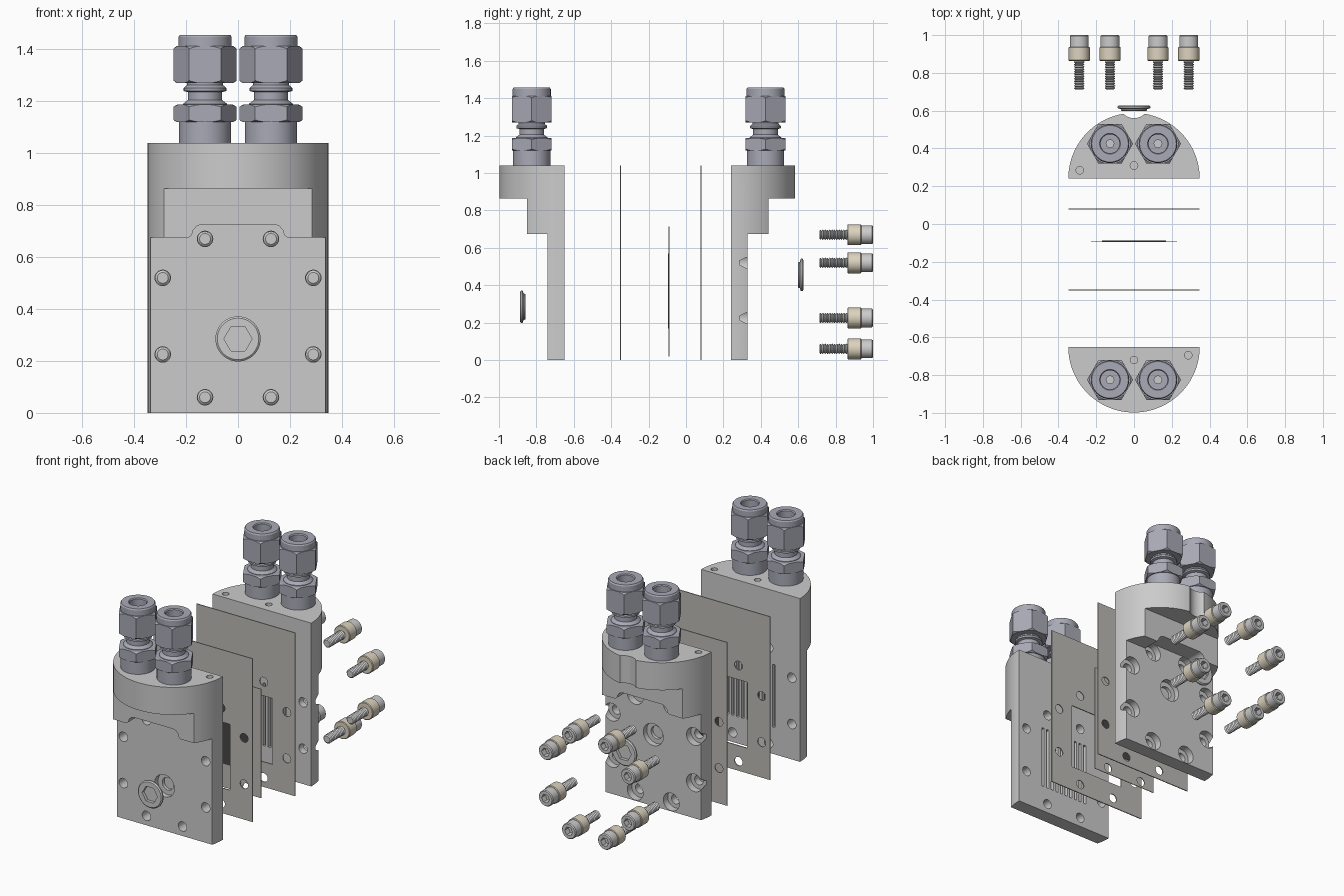
import bpy, bmesh
from math import pi, cos, sin
from mathutils import Matrix

if "Cube" in bpy.data.objects:
    bpy.data.objects.remove(bpy.data.objects["Cube"])

BOLTS = [(s * x, z) for s in (-1, 1) for x, z in ((.127, .06), (.29, .225), (.29, .52), (.127, .67))]
FRONT = Matrix.Rotation(pi / 2, 4, 'X')    # local z -> -y
BACK = Matrix.Rotation(-pi / 2, 4, 'X')    # local z -> +y


def material(name, c):
    m = bpy.data.materials.new(name)
    m.diffuse_color = (*c, 1)
    m.use_nodes = True
    m.node_tree.nodes["Principled BSDF"].inputs["Base Color"].default_value = m.diffuse_color
    return m


STEEL = material("fitting_steel", (.40, .40, .47))
BEIGE = material("insulator_beige", (.72, .65, .52))
SHEET = material("gasket_sheet", (.50, .49, .46))
DARK = material("electrode_dark", (.06, .06, .06))


def finish(bm, name, mat=None, xf=None):
    bmesh.ops.remove_doubles(bm, verts=bm.verts, dist=1e-6)
    bmesh.ops.recalc_face_normals(bm, faces=bm.faces)
    if xf:
        bmesh.ops.transform(bm, matrix=xf, verts=bm.verts)
    me = bpy.data.meshes.new(name)
    bm.to_mesh(me)
    bm.free()
    if mat:
        me.materials.append(mat)
    ob = bpy.data.objects.new(name, me)
    bpy.context.collection.objects.link(ob)
    return ob


def lathe(name, prof, mat=None, xf=None, n=40):
    bm = bmesh.new()
    rings = [[bm.verts.new((r * cos(2 * pi * i / n), r * sin(2 * pi * i / n), z)) for i in range(n)]
             if r > 0 else [bm.verts.new((0, 0, z))] * n for r, z in prof]
    pairs = list(zip(rings, rings[1:]))
    if prof[0][0] > 0:                     # hollow ring: close the loop
        pairs.append((rings[-1], rings[0]))
    for a, b in pairs:
        for i in range(n):
            j = (i + 1) % n
            bm.faces.new(list(dict.fromkeys((a[i], a[j], b[j], b[i]))))
    return finish(bm, name, mat, xf)


def prism(name, pts, a, b, mat=None, axis='z', xf=None):
    bm = bmesh.new()
    put = (lambda p, h: (p[0], p[1], h)) if axis == 'z' else (lambda p, h: (p[0], h, p[1]))
    lo, hi = ([bm.verts.new(put(p, h)) for p in pts] for h in (a, b))
    bm.faces.new(lo)
    bm.faces.new(hi)
    for i in range(len(pts)):
        j = (i + 1) % len(pts)
        bm.faces.new((lo[i], lo[j], hi[j], hi[i]))
    return finish(bm, name, mat, xf)


def rect(x0, x1, z0, z1):
    return [(x0, z0), (x1, z0), (x1, z1), (x0, z1)]


def circle(x, z, r, n=28, a0=0):
    return [(x + r * cos(a0 + 2 * pi * i / n), z + r * sin(a0 + 2 * pi * i / n)) for i in range(n)]


def cut(ob, cutters, op='DIFFERENCE'):
    bpy.context.view_layer.objects.active = ob
    for c in cutters:
        m = ob.modifiers.new("cut", 'BOOLEAN')
        m.object, m.operation, m.solver = c, op, 'EXACT'
        bpy.ops.object.modifier_apply(modifier=m.name)
        bpy.data.objects.remove(c)
    return ob


def ycyl(x, z, r, a, b):
    return prism("cutter", circle(x, z, r), a, b, axis='y')


# Half-round end plate with stepped lower part (flat inner face on local y = 0)
def body(name, plug_z, counterbore):
    R = .348
    ob = prism(name, [(-R * cos(pi * i / 64), -R * sin(pi * i / 64)) for i in range(65)], 0, 1.04)
    bump = [(.19, .675), (.178, .685), (.172, .705), (.158, .72), (.14, .726)]
    low = [(-.5, -.1), (.5, -.1), (.5, .675)] + bump + [(-x, z) for x, z in reversed(bump)] + [(-.5, .675)]
    cut(ob, [prism("cutter", rect(-.5, .5, -.1, .865), -.5, -.2, axis='y'),
             prism("cutter", low, -.5, -.09, axis='y')])
    # bolt holes, plug port, dowel holes
    cut(ob, [ycyl(x, z, .03, -.15, .05) for x, z in BOLTS])
    if counterbore:
        cut(ob, [ycyl(x, z, .056, -.19, -.045) for x, z in BOLTS])
        cut(ob, [prism("cutter", circle(0, -.40, .08), .5, 1.2)])
    cut(ob, [ycyl(0, plug_z, .07, -.15, -.055), ycyl(0, plug_z, .04, -.15, -.035)])
    cut(ob, [prism("cutter", circle(x, y, .02), .94, 1.1) for x, y in ((0, -.07), (.287, -.045))])
    # flow channels in the inner face
    cut(ob, [prism("cutter", rect(x - .009, x + .009, .17, .57), -.022, .05, axis='y')
             for x in [(i - 4.5) * .036 for i in range(10)]])
    return ob


front = body("front_end_plate", .285, False)
front.location.y = -.65
back = body("back_end_plate", .455, True)
back.rotation_euler.z = pi
back.location.y = .24


# Thin sheets: two gaskets, membrane and its electrodes
for name, y in (("front_gasket", -.35), ("back_gasket", .08)):
    g = prism(name, rect(-.348, .348, 0, 1.04), y - .003, y + .003, SHEET, 'y')
    cut(g, [prism("cutter", rect(-.19, .19, .16, .58), y - .1, y + .1, axis='y')])
    cut(g, [ycyl(x, z, .028, y - .1, y + .1) for x, z in BOLTS])
m = prism("membrane", rect(-.228, .228, .02, .715), -.093, -.089, SHEET, 'y')
cut(m, [ycyl(x, z, .028, -.2, .1) for x, z in BOLTS if abs(x) < .2])
prism("electrodes", rect(-.17, .17, .17, .57), -.095, -.087, DARK, 'y')


# Tube fitting: base with neck, lower hex, compression nut, collar
def hex_nut(name, z0, z1, bore, c):
    ob = prism(name, circle(0, 0, .122, 6), z0, z1, STEEL)
    lim = lathe("cutter", [(bore, z0 - .01), (.108, z0 - .01), (.108, z0), (.125, z0 + c), (.125, z1 - c),
                           (.108, z1), (.108, z1 + .01), (bore, z1 + .01)])
    return cut(ob, [lim], 'INTERSECT')


fitting = [
    lathe("fitting_body", [(.02, 1.04), (.1, 1.04), (.1, 1.125), (.085, 1.13), (.085, 1.19), (.066, 1.205),
                           (.066, 1.235), (.082, 1.24), (.082, 1.252), (.07, 1.262), (.07, 1.33), (.02, 1.33)], STEEL),
    hex_nut("fitting_lower_hex", 1.12, 1.187, .05, .01),
    hex_nut("fitting_nut", 1.27, 1.413, .05, .012),
    lathe("fitting_collar", [(.05, 1.40), (.102, 1.40), (.102, 1.448), (.097, 1.456), (.055, 1.456), (.05, 1.45)], STEEL)]
SPOTS = [(s * .127, y, 0) for y in (-.825, .425) for s in (-1, 1)]

# Socket screw: threaded shank, insulating sleeve, head
P = .15 / 12
shank = [(0, 0)] + [p for i in range(12) for p in ((.021, i * P), (.028, (i + .5) * P))] + [(.021, .155), (0, .155)]
head = lathe("screw_head", [(0, .22), (.05, .22), (.05, .281), (.045, .287), (0, .287)], n=32)
cut(head, [prism("cutter", circle(0, 0, .028, 6), .25, .3)])
bpy.ops.object.select_all(action='DESELECT')
screw = [lathe("screw_thread", shank, n=24), head,
         lathe("screw_sleeve", [(0, .15), (.052, .15), (.056, .154), (.056, .221), (.052, .225), (0, .225)], BEIGE, n=32)]
for ob in screw:
    ob.data.transform(BACK)


def repeat(parts, spots):
    for ob in parts:
        for i, p in enumerate(spots):
            c = ob if i == 0 else ob.copy()
            c.location = p
            if i:
                bpy.context.collection.objects.link(c)


repeat(fitting, SPOTS)
repeat(screw, [(x, .713, z) for x, z in BOLTS])

# Port plugs with hex sockets
for name, xf, y, z in (("front_plug", FRONT, -.858, .285), ("back_plug", BACK, .598, .455)):
    p = lathe(name, [(0, 0), (.066, 0), (.07, .005), (.07, .01), (.087, .016), (.087, .024), (.08, .03), (0, .03)])
    cut(p, [prism("cutter", circle(0, 0, .054, 6), .01, .05)])
    p.data.transform(xf)
    p.location = (0, y, z)

# Smooth round surfaces, keep edges sharp
for ob in bpy.context.scene.objects:
    ob.select_set(True)
bpy.ops.object.shade_smooth_by_angle(angle=pi / 6)
